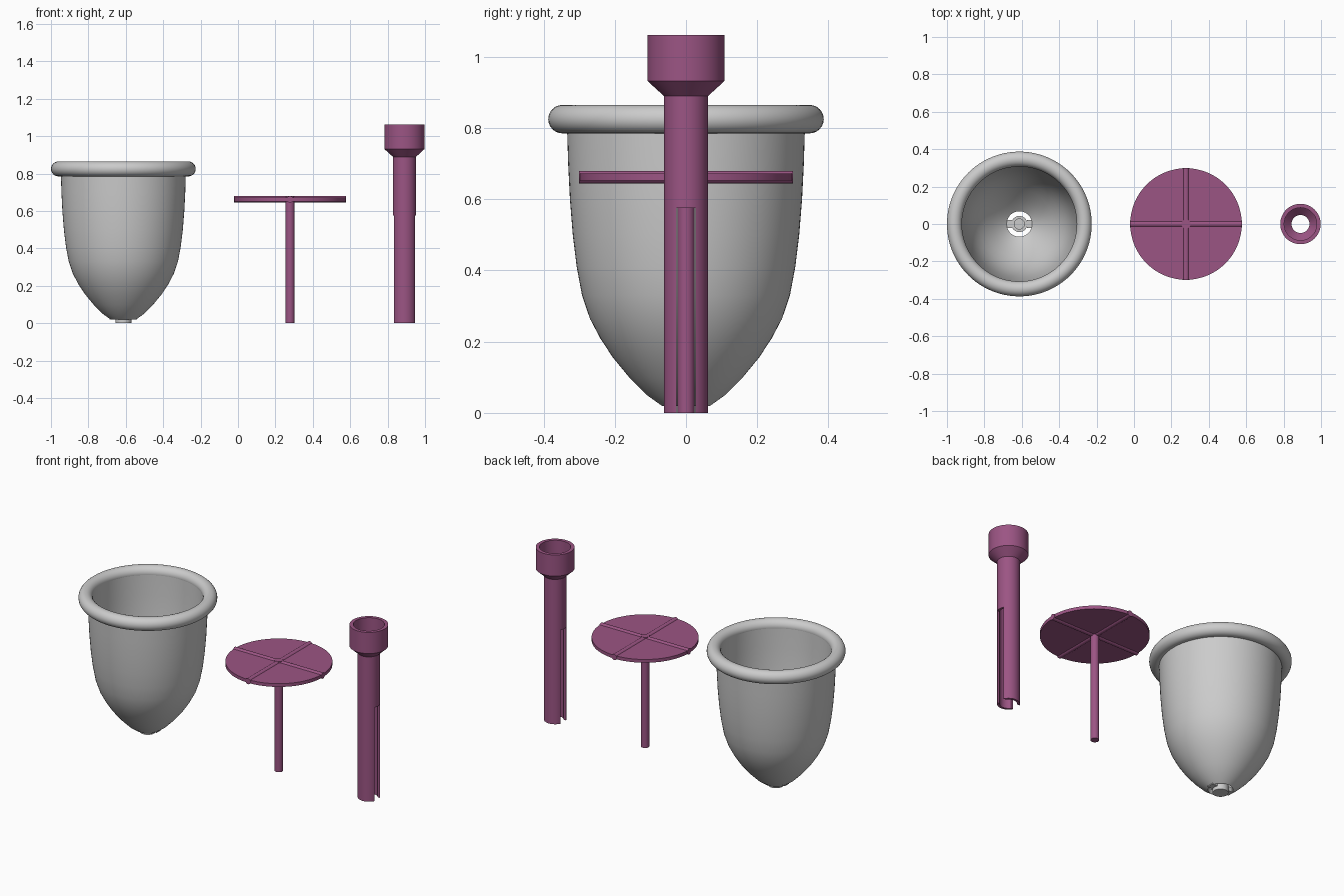
import bpy, bmesh, math

if "Cube" in bpy.data.objects:
    bpy.data.objects.remove(bpy.data.objects["Cube"])

plum = bpy.data.materials.new("plum")
plum.diffuse_color = (0.33, 0.09, 0.23, 1)
plum.use_nodes = True
plum.node_tree.nodes["Principled BSDF"].inputs["Base Color"].default_value = plum.diffuse_color


def finish(obj, name, mat=None, angle=30):
    obj.name = name
    if mat:
        obj.data.materials.append(mat)
    bpy.ops.object.select_all(action='DESELECT')
    obj.select_set(True)
    bpy.context.view_layer.objects.active = obj
    bpy.ops.object.shade_smooth_by_angle(angle=math.radians(angle))
    return obj


def lathe(name, profile, x, mat=None, n=96):
    """Spin a closed (radius, z) loop about the z axis; radius 0 makes a pole."""
    bm = bmesh.new()
    rings = []
    for r, z in profile:
        if r == 0:
            rings.append([bm.verts.new((0, 0, z))] * n)
        else:
            rings.append([bm.verts.new((r * math.cos(2 * math.pi * i / n),
                                        r * math.sin(2 * math.pi * i / n), z)) for i in range(n)])
    for a, b in zip(rings, rings[1:] + rings[:1]):
        for i in range(n):
            j = (i + 1) % n
            quad = list(dict.fromkeys((a[i], a[j], b[j], b[i])))
            if len(quad) > 2:
                bm.faces.new(quad)
    bmesh.ops.recalc_face_normals(bm, faces=bm.faces)
    me = bpy.data.meshes.new(name)
    bm.to_mesh(me)
    bm.free()
    obj = bpy.data.objects.new(name, me)
    bpy.context.collection.objects.link(obj)
    obj.location.x = x
    return finish(obj, name, mat)


def box(name, loc, size):
    bpy.ops.mesh.primitive_cube_add(size=1, location=loc)
    obj = bpy.context.object
    obj.name = name
    obj.scale = size
    bpy.ops.object.transform_apply(location=False, rotation=False, scale=True)
    return obj


# Cup: tapered wall, open at the base
CUP = -0.613
outer = [(0.068, 0.02), (0.11, 0.05), (0.158, 0.098), (0.205, 0.155), (0.24, 0.208), (0.27, 0.265),
         (0.292, 0.33), (0.307, 0.41), (0.318, 0.5), (0.326, 0.6), (0.331, 0.7), (0.335, 0.83)]
inner = [(0.308, 0.83), (0.305, 0.7), (0.300, 0.6), (0.292, 0.5), (0.281, 0.41), (0.267, 0.34),
         (0.246, 0.275), (0.218, 0.22), (0.184, 0.17), (0.14, 0.117), (0.096, 0.072), (0.068, 0.05)]
lathe("cup_wall", outer + inner, CUP)

# Rounded rim
rim = [(0.347 + 0.04 * math.cos(t * math.pi / 12), 0.825 + 0.04 * math.sin(t * math.pi / 12))
       for t in range(24)]
lathe("cup_rim", rim, CUP)

# Base hub with blind socket, held by two bridges
lathe("base_hub", [(0, 0), (0.043, 0), (0.043, 0.05), (0.027, 0.05), (0.027, 0.015), (0, 0.015)], CUP, n=48)
for side in (-1, 1):
    box("base_bridge", (CUP + side * 0.057, 0, 0.033), (0.034, 0.042, 0.026))

# Plunger: stem, disc and crossed rods
DISC = 0.278
lathe("plunger_stem", [(0, 0), (0.024, 0), (0.024, 0.68), (0, 0.68)], DISC, plum, 48)
lathe("plunger_disc", [(0, 0.652), (0.298, 0.652), (0.298, 0.672), (0, 0.672)], DISC, plum)
for rot in ((0, math.pi / 2, 0), (math.pi / 2, 0, 0)):
    bpy.ops.mesh.primitive_cylinder_add(vertices=32, radius=0.0175, depth=0.6,
                                        location=(DISC, 0, 0.662), rotation=rot)
    finish(bpy.context.object, "disc_rib", plum)

# Tube with funnel head
TUBE = 0.89
tube = lathe("funnel_tube", [(0.062, 0), (0.062, 0.89), (0.108, 0.932), (0.108, 1.062), (0.087, 1.062),
                             (0.087, 0.94), (0.048, 0.9), (0.048, 0)], TUBE, plum)

# Slot through both sides of the tube
cutter = box("slot_cutter", (TUBE, 0, 0.2375), (0.3, 0.053, 0.675))
mod = tube.modifiers.new("slot", 'BOOLEAN')
mod.object = cutter
mod.operation = 'DIFFERENCE'
mod.solver = 'EXACT'
bpy.context.view_layer.objects.active = tube
bpy.ops.object.modifier_apply(modifier="slot")
bpy.data.objects.remove(cutter)
finish(tube, "funnel_tube")
